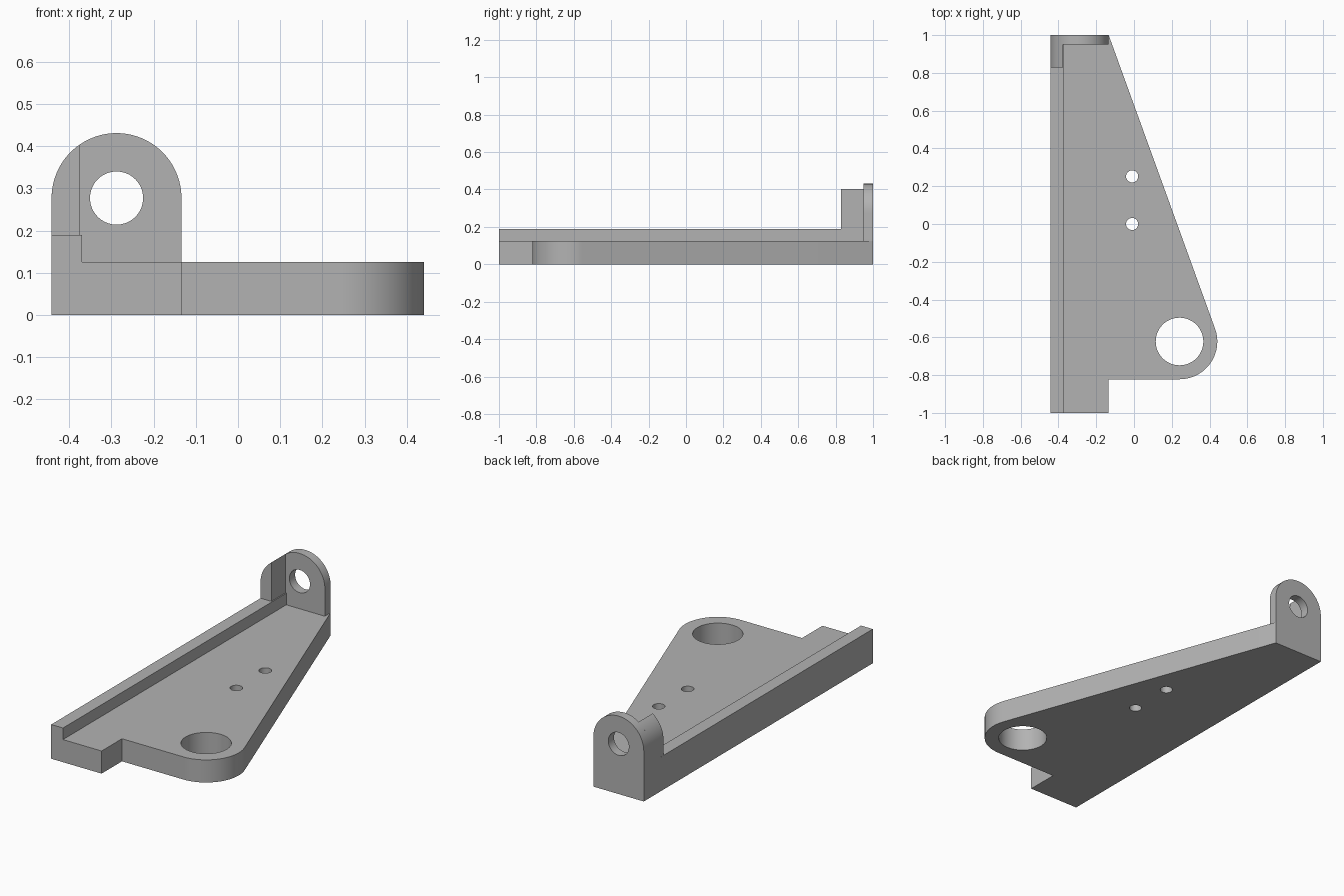
import bpy, bmesh
from math import atan2, acos, cos, sin, pi, hypot, radians
from mathutils import Vector

cube = bpy.data.objects.get("Cube")
if cube:
    bpy.data.objects.remove(cube, do_unlink=True)

grey = bpy.data.materials.new("light grey")
grey.use_nodes = True
colour = (0.45, 0.45, 0.45, 1)
grey.diffuse_color = colour
grey.node_tree.nodes["Principled BSDF"].inputs["Base Color"].default_value = colour


def arc(cx, cy, r, start, end, n=32):
    return [(cx + r * cos(start + (end - start) * i / n),
             cy + r * sin(start + (end - start) * i / n)) for i in range(n + 1)]


def prism(name, outline, low, high, upright=False):
    """Extrude an outline along z, or along y when upright."""
    bm = bmesh.new()
    place = (lambda a, b: (a, low, b)) if upright else (lambda a, b: (a, b, low))
    face = bm.faces.new([bm.verts.new(place(a, b)) for a, b in outline])
    new = bmesh.ops.extrude_face_region(bm, geom=[face])["geom"]
    step = Vector((0, high - low, 0) if upright else (0, 0, high - low))
    bmesh.ops.translate(bm, vec=step, verts=[v for v in new if isinstance(v, bmesh.types.BMVert)])
    bmesh.ops.recalc_face_normals(bm, faces=bm.faces)
    mesh = bpy.data.meshes.new(name)
    bm.to_mesh(mesh)
    bm.free()
    mesh.materials.append(grey)
    obj = bpy.data.objects.new(name, mesh)
    bpy.context.collection.objects.link(obj)
    return obj


def activate(obj):
    bpy.ops.object.select_all(action='DESELECT')
    obj.select_set(True)
    bpy.context.view_layer.objects.active = obj


def drill(obj, cx, cy, r, low, high, upright=False):
    """Cut a round hole right through the part."""
    cutter = prism("hole_cutter", arc(cx, cy, r, 0, 2 * pi, 64)[:-1], low, high, upright)
    cutter.hide_render = True
    mod = obj.modifiers.new("hole", 'BOOLEAN')
    mod.operation, mod.solver, mod.object = 'DIFFERENCE', 'EXACT', cutter
    activate(obj)
    bpy.ops.object.modifier_apply(modifier=mod.name)
    bpy.data.objects.remove(cutter, do_unlink=True)


left, tab, top = -0.442, -0.134, 0.125
corner_x, corner_y, corner_r = 0.241, -0.622, 0.2

# Base plate: the sloping edge runs tangent to the round corner
dx, dy = tab - corner_x, 1 - corner_y
tangent = atan2(dy, dx) - acos(corner_r / hypot(dx, dy))
plate = prism("base_plate",
              [(left, -1), (tab, -1), (tab, corner_y - corner_r)]
              + arc(corner_x, corner_y, corner_r, -pi / 2, tangent)
              + [(tab, 1), (left, 1)], 0, top)
drill(plate, corner_x, corner_y, 0.126, -0.1, 0.3)
for y in (0, 0.252):
    drill(plate, -0.01, y, 0.032, -0.1, 0.3)

# Raised rim along the straight edge
rim = prism("edge_rim", [(left, -1), (-0.37, -1), (-0.37, 0.95), (left, 0.95)], top, 0.189)

# Upright lug with a round head
lug_x, lug_z, lug_r = (left + tab) / 2, 0.277, (tab - left) / 2
lug = prism("end_lug", [(left, top), (tab, top)] + arc(lug_x, lug_z, lug_r, 0, pi, 48),
            0.95, 1, True)
drill(lug, lug_x, lug_z, 0.063, 0.8, 1.2, True)

# Rib beside the lug, following its round head
rib_x = -0.376
rib = prism("lug_rib", [(left, 0.189), (rib_x, 0.189)]
            + arc(lug_x, lug_z, lug_r, acos((rib_x - lug_x) / lug_r), pi, 20),
            0.828, 0.95, True)

for part in (plate, rim, lug, rib):
    activate(part)
    bpy.ops.object.shade_smooth_by_angle(angle=radians(30))
